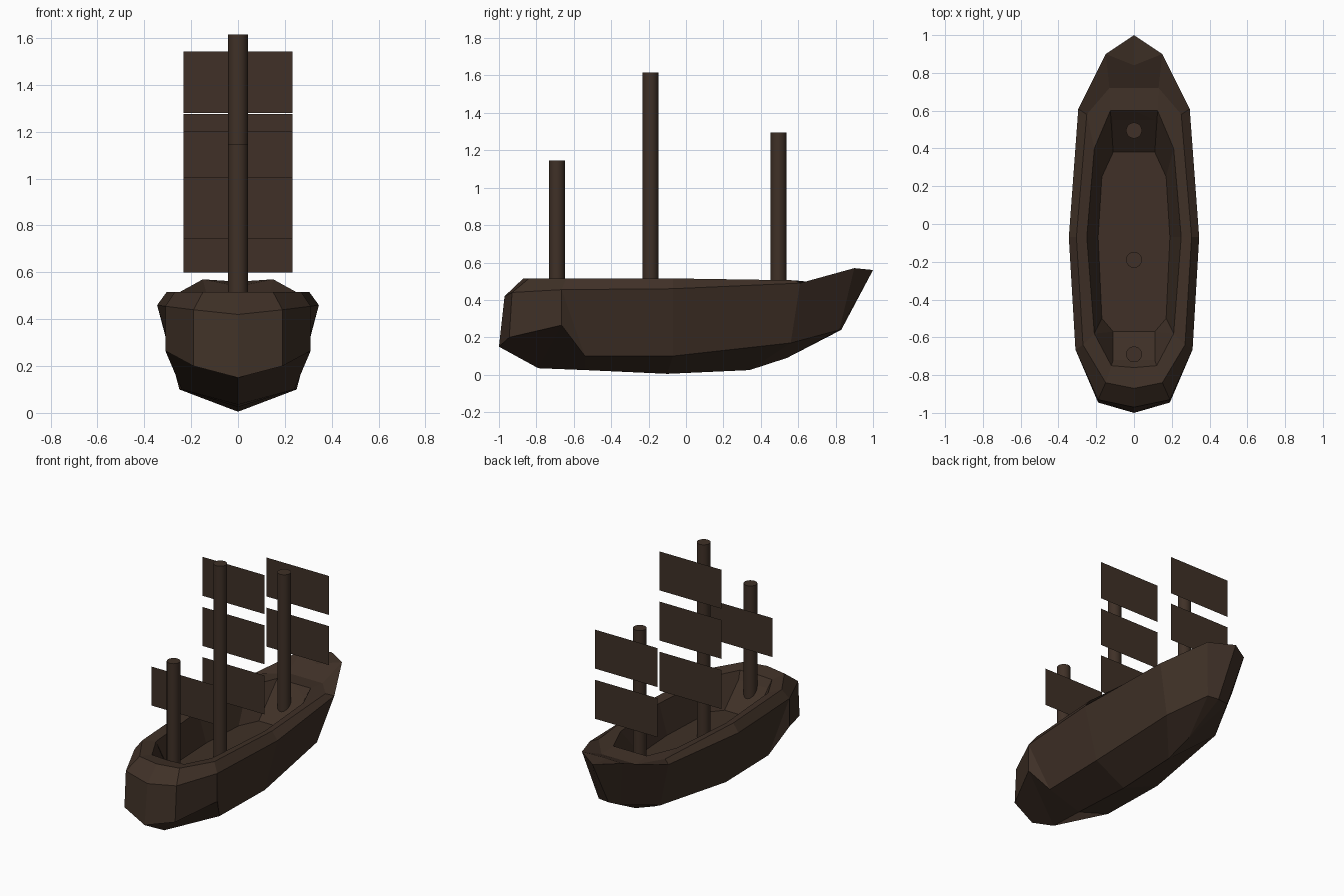
import bpy
import bmesh
from math import radians

# Remove the default cube
cube = bpy.data.objects.get("Cube")
if cube:
    bpy.data.objects.remove(cube, do_unlink=True)

# One dark timber colour for the whole ship
WOOD = (0.05, 0.03, 0.02, 1.0)
wood = bpy.data.materials.new("dark_wood")
wood.use_nodes = True
wood.diffuse_color = WOOD
shader = next(n for n in wood.node_tree.nodes if n.type == 'BSDF_PRINCIPLED')
shader.inputs["Base Color"].default_value = WOOD


def finish(obj, name):
    """Name the object and give it the timber material."""
    obj.name = name
    obj.data.name = name
    obj.data.materials.clear()
    obj.data.materials.append(wood)
    return obj


def build_hull():
    """Loft half-outlines from keel to floor, then mirror them across x = 0."""
    keel = [(0, y, z) for y, z in (
        (-1, .15), (-1, .15), (-.79, .035), (-.54, .025),
        (-.1, .005), (.34, .025), (.54, .09), (.83, .24))]
    bilge = [(0, -1, .15), (.19, -.945, .2), (.31, -.665, .265), (.24, -.54, .1),
             (.25, -.07, .1), (.2, .56, .17), (.08, .82, .24), (0, .83, .24)]
    wale = [(0, -.97, .42), (.19, -.93, .44), (.31, -.665, .455), (.31, -.665, .455),
            (.345, -.07, .46), (.295, .61, .49), (.15, .9, .57), (0, 1, .56)]
    # The small raised deck at the pointed end closes on the centre line
    fore = wale[:-1] + [(0, .84, .54)]
    rim = [(0, -.87, .515), (.15, -.84, .515), (.27, -.64, .515), (.27, -.64, .515),
           (.305, -.07, .515), (.25, .58, .505), (.13, .72, .49), (0, .72, .49)]
    opening = [(x, y, .5) for x, y in (
        (0, -.76), (.12, -.75), (.21, -.58), (.21, -.58),
        (.25, -.07), (.21, .4), (.125, .6), (0, .6))]
    # The floor ramps up at both ends
    floor = [(0, -.72, .45), (.11, -.72, .45), (.11, -.57, .3), (.17, -.5, .3),
             (.19, -.07, .3), (.17, .25, .3), (.11, .38, .3), (.11, .55, .45)]
    centre = [(0, y, z) for x, y, z in floor]

    bm = bmesh.new()
    loops = [[bm.verts.new(p) for p in loop]
             for loop in (keel, bilge, wale, fore, rim, opening, floor, centre)]
    for low, high in zip(loops, loops[1:]):
        for i in range(len(low) - 1):
            bm.faces.new((low[i], low[i + 1], high[i + 1], high[i]))
    # Close the well wall at the pointed end
    bm.faces.new((loops[5][-1], loops[6][-1], loops[7][-1]))
    bmesh.ops.remove_doubles(bm, verts=bm.verts[:], dist=.0005)
    bmesh.ops.mirror(bm, geom=bm.verts[:] + bm.edges[:] + bm.faces[:],
                     axis='X', merge_dist=.0005)
    bmesh.ops.remove_doubles(bm, verts=bm.verts[:], dist=.0005)
    bmesh.ops.dissolve_degenerate(bm, edges=bm.edges[:], dist=.0001)
    bmesh.ops.recalc_face_normals(bm, faces=bm.faces[:])

    mesh = bpy.data.meshes.new("hull")
    bm.to_mesh(mesh)
    bm.free()
    obj = bpy.data.objects.new("hull", mesh)
    bpy.context.collection.objects.link(obj)
    finish(obj, "hull")


def add_mast(name, y, base, top):
    bpy.ops.mesh.primitive_cylinder_add(vertices=32, radius=.042, depth=top - base,
                                        location=(0, y, (base + top) / 2))
    mast = finish(bpy.context.object, name)
    bpy.ops.object.shade_smooth_by_angle(angle=radians(30))
    return mast


def add_sail(name, y, top):
    """A flat rectangular sheet facing the front."""
    bpy.ops.mesh.primitive_plane_add(size=1, location=(0, y, top - SAIL_HEIGHT / 2),
                                     rotation=(radians(90), 0, 0))
    sail = finish(bpy.context.object, name)
    sail.scale = (SAIL_WIDTH, SAIL_HEIGHT, 1)


SAIL_WIDTH, SAIL_HEIGHT, SAIL_STEP = .466, .264, .34

build_hull()

# Masts with their stacks of sails: mast y, base, top, sail y, top sail edge, count
rigs = {
    "front": (-.69, .36, 1.145, -.593, 1.007, 1),
    "middle": (-.19, .28, 1.615, -.048, 1.543, 3),
    "rear": (.495, .33, 1.295, .64, 1.275, 2),
}
for rig, (mast_y, base, top, sail_y, sail_top, count) in rigs.items():
    add_mast(rig + "_mast", mast_y, base, top)
    for k in range(count):
        add_sail(f"{rig}_sail_{k + 1}", sail_y, sail_top - k * SAIL_STEP)
